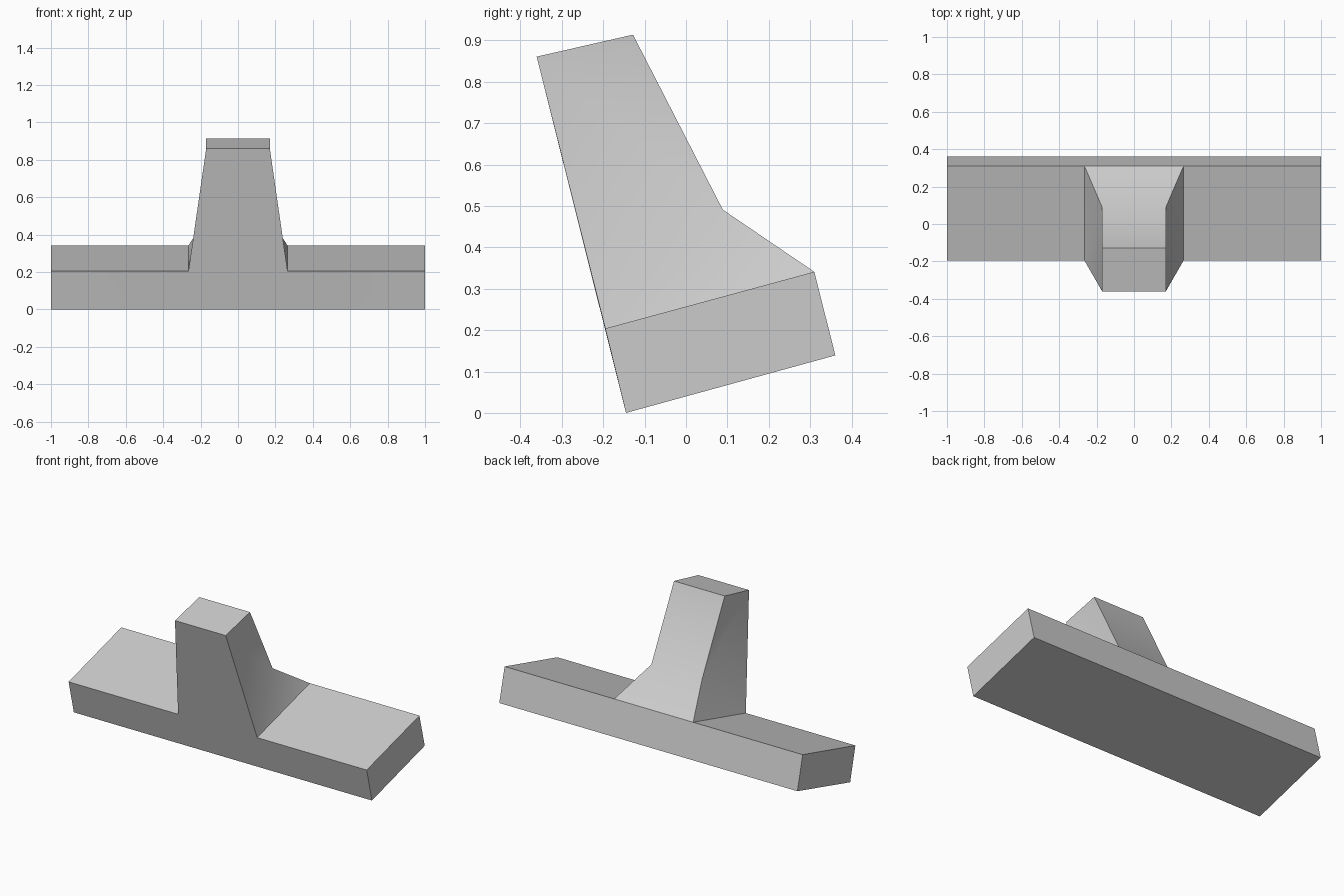
import bpy
import bmesh

cube = bpy.data.objects.get("Cube")
if cube:
    bpy.data.objects.remove(cube, do_unlink=True)

# One plain grey
grey = bpy.data.materials.new("plain_grey")
grey.use_nodes = True
colour = (0.6, 0.6, 0.6, 1)
grey.diffuse_color = colour
grey.node_tree.nodes["Principled BSDF"].inputs["Base Color"].default_value = colour

bm = bmesh.new()


def row(x, profile):
    return [bm.verts.new((x, y, z)) for y, z in profile]


# Tilted bar: side profile (front low, back low, back high, front high) at four stations
bar = [(-0.145, 0), (0.361, 0.139), (0.31, 0.341), (-0.195, 0.204)]
stations = [row(x, bar) for x in (-1, -0.265, 0.265, 1)]
for n, (a, b) in enumerate(zip(stations, stations[1:])):
    for i in range(4):
        j = (i + 1) % 4
        if n == 1 and i == 2:
            continue  # the upright grows out of this gap
        bm.faces.new((a[i], a[j], b[j], b[i]))
bm.faces.new(stations[0])
bm.faces.new(stations[-1])

# Upright: back bend, back top, front top on each side
post = [(0.089, 0.491), (-0.128, 0.914), (-0.361, 0.861)]
sides = []
for x, base in ((-0.17, stations[1]), (0.17, stations[2])):
    bend, back_top, front_top = row(x, post)
    loop = [base[2], bend, back_top, front_top, base[3]]
    sides.append(loop)
    # Flank fans out from the bend
    for p, q in ((back_top, front_top), (front_top, base[3]), (base[3], base[2])):
        bm.faces.new((bend, p, q))
left, right = sides
for i in range(4):
    bm.faces.new((left[i], left[i + 1], right[i + 1], right[i]))

# Merge the flat front into one face
bmesh.ops.recalc_face_normals(bm, faces=bm.faces)
bmesh.ops.dissolve_edges(bm, edges=[e for e in bm.edges if set(e.verts) == {left[4], right[4]}],
                         use_verts=False)

mesh = bpy.data.meshes.new("tilted_bar_with_upright")
bm.to_mesh(mesh)
bm.free()
mesh.materials.append(grey)
part = bpy.data.objects.new("tilted_bar_with_upright", mesh)
bpy.context.collection.objects.link(part)

# Soft shading over the gentle bends only
bpy.context.view_layer.objects.active = part
part.select_set(True)
bpy.ops.object.shade_smooth_by_angle(angle=0.56)
